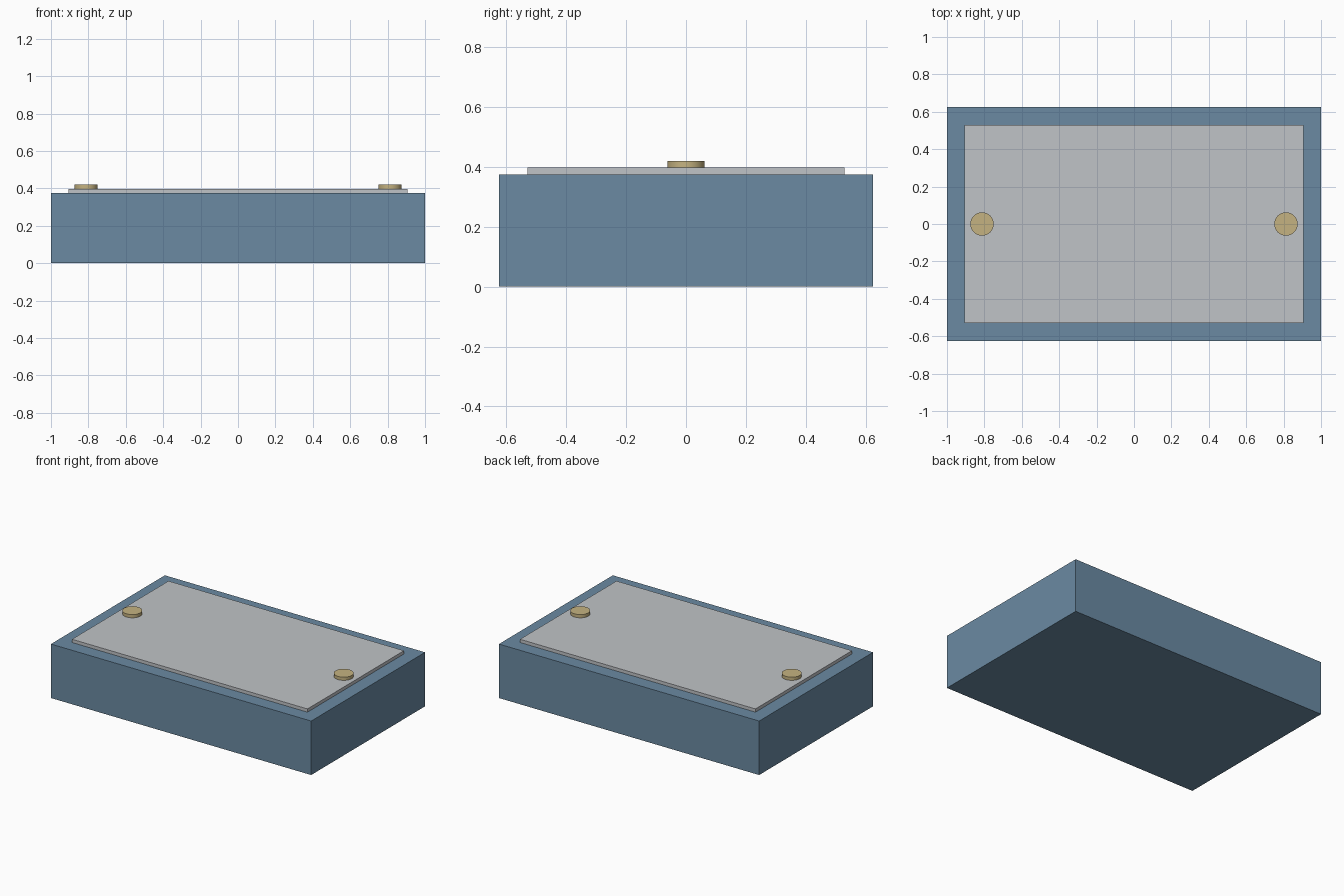
import bpy

cube = bpy.data.objects.get("Cube")
if cube:
    bpy.data.objects.remove(cube, do_unlink=True)


def material(name, rgb):
    mat = bpy.data.materials.new(name)
    mat.use_nodes = True
    colour = (*rgb, 1.0)
    mat.diffuse_color = colour
    mat.node_tree.nodes["Principled BSDF"].inputs["Base Color"].default_value = colour
    return mat


def finish(name, mat):
    obj = bpy.context.object
    obj.name = name
    obj.data.materials.append(mat)
    return obj


def box(name, size, bottom, mat):
    bpy.ops.mesh.primitive_cube_add(size=1, location=(0, 0, bottom + size[2] / 2))
    obj = finish(name, mat)
    obj.scale = size
    bpy.ops.object.transform_apply(location=False, rotation=False, scale=True)
    return obj


blue = material("slate blue", (0.145, 0.255, 0.365))
grey = material("light grey", (0.53, 0.55, 0.57))
brass = material("brass", (0.56, 0.45, 0.22))

BODY_H, PANEL_H, KNOB_H = 0.375, 0.0225, 0.0225

# Body and raised top panel
box("body", (2.0, 1.25, BODY_H), 0, blue)
box("top_panel", (1.81, 1.06, PANEL_H), BODY_H, grey)

# Round knobs at each end of the panel
for side, x in (("left", 0.8125), ("right", -0.8125)):
    bpy.ops.mesh.primitive_cylinder_add(
        vertices=24, radius=0.0625, depth=KNOB_H,
        location=(x, 0, BODY_H + PANEL_H + KNOB_H / 2))
    finish(side + "_knob", brass)
    bpy.ops.object.shade_smooth_by_angle()
